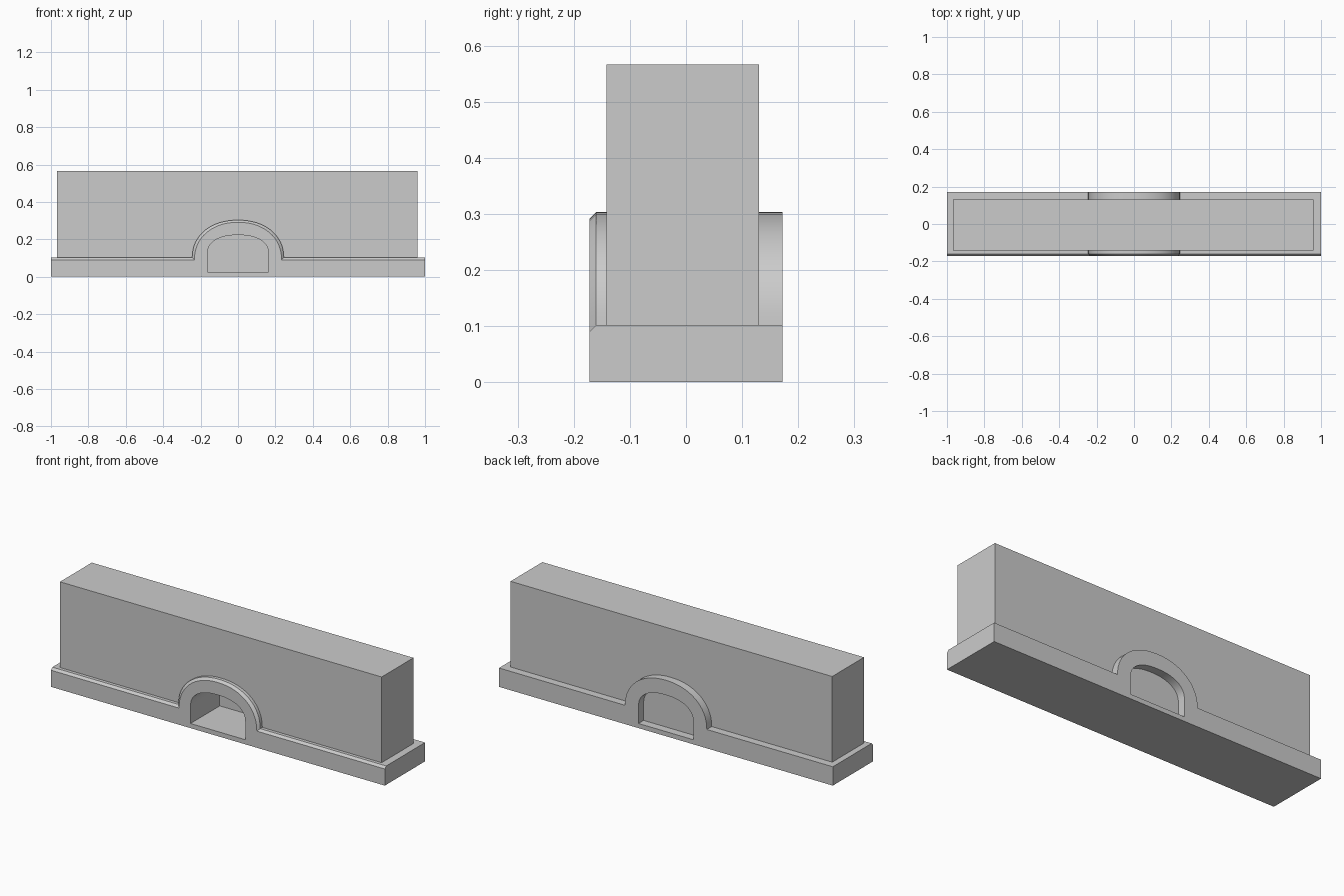
import bpy, bmesh, math

if "Cube" in bpy.data.objects:
    bpy.data.objects.remove(bpy.data.objects["Cube"])


def arch(half, spring, rise, power, steps=32):
    """Points of a slightly squared arch, from right spring to left spring."""
    pts = []
    for i in range(steps + 1):
        a = math.pi * i / steps
        c, s = math.cos(a), max(math.sin(a), 0.0)
        x = math.copysign(abs(c) ** (2 / power), c) * half
        pts.append((x, spring + rise * s ** (2 / power)))
    return pts


def loft(name, sections):
    """Solid skinned through (y, profile) sections, front to back."""
    bm = bmesh.new()
    rings = [[bm.verts.new((x, y, z)) for x, z in prof] for y, prof in sections]
    n = len(rings[0])
    for a, b in zip(rings, rings[1:]):
        for i in range(n):
            j = (i + 1) % n
            bm.faces.new((a[i], b[i], b[j], a[j]))
    bm.faces.new(rings[0])
    bm.faces.new(rings[-1][::-1])
    bmesh.ops.recalc_face_normals(bm, faces=bm.faces)
    mesh = bpy.data.meshes.new(name)
    bm.to_mesh(mesh)
    bm.free()
    obj = bpy.data.objects.new(name, mesh)
    bpy.context.collection.objects.link(obj)
    return obj


def combine(target, other, operation):
    """Apply a boolean and discard the helper."""
    mod = target.modifiers.new(operation.lower(), 'BOOLEAN')
    mod.operation, mod.solver, mod.object = operation, 'EXACT', other
    bpy.context.view_layer.objects.active = target
    bpy.ops.object.modifier_apply(modifier=mod.name)
    bpy.data.objects.remove(other, do_unlink=True)


def plinth_profile(half, top, rise):
    return [(-1, 0), (1, 0), (1, top)] + arch(half, top, rise, 2.15) + [(-1, top)]


# Plinth with arch surround, front edge chamfered
outer = plinth_profile(0.245, 0.102, 0.201)
inner = plinth_profile(0.233, 0.09, 0.201)
body = loft("wall_with_arch", [(-0.172, inner), (-0.16, outer), (0.172, outer)])

# Wall block rising from the plinth
rect = [(-0.967, 0.05), (0.96, 0.05), (0.96, 0.566), (-0.967, 0.566)]
combine(body, loft("wall_block", [(-0.142, rect), (0.13, rect)]), 'UNION')

# Deep front niche and shallow back niche, separated by a thin panel
opening = [(-0.164, 0.025), (0.164, 0.025)] + arch(0.164, 0.12, 0.103, 2.3)
for name, y0, y1 in (("front_niche", -0.3, 0.078), ("back_niche", 0.128, 0.3)):
    combine(body, loft(name, [(y0, opening), (y1, opening)]), 'DIFFERENCE')

body.hide_render = False
body.select_set(True)
bpy.context.view_layer.objects.active = body
bpy.ops.object.shade_smooth_by_angle(angle=math.radians(30))
